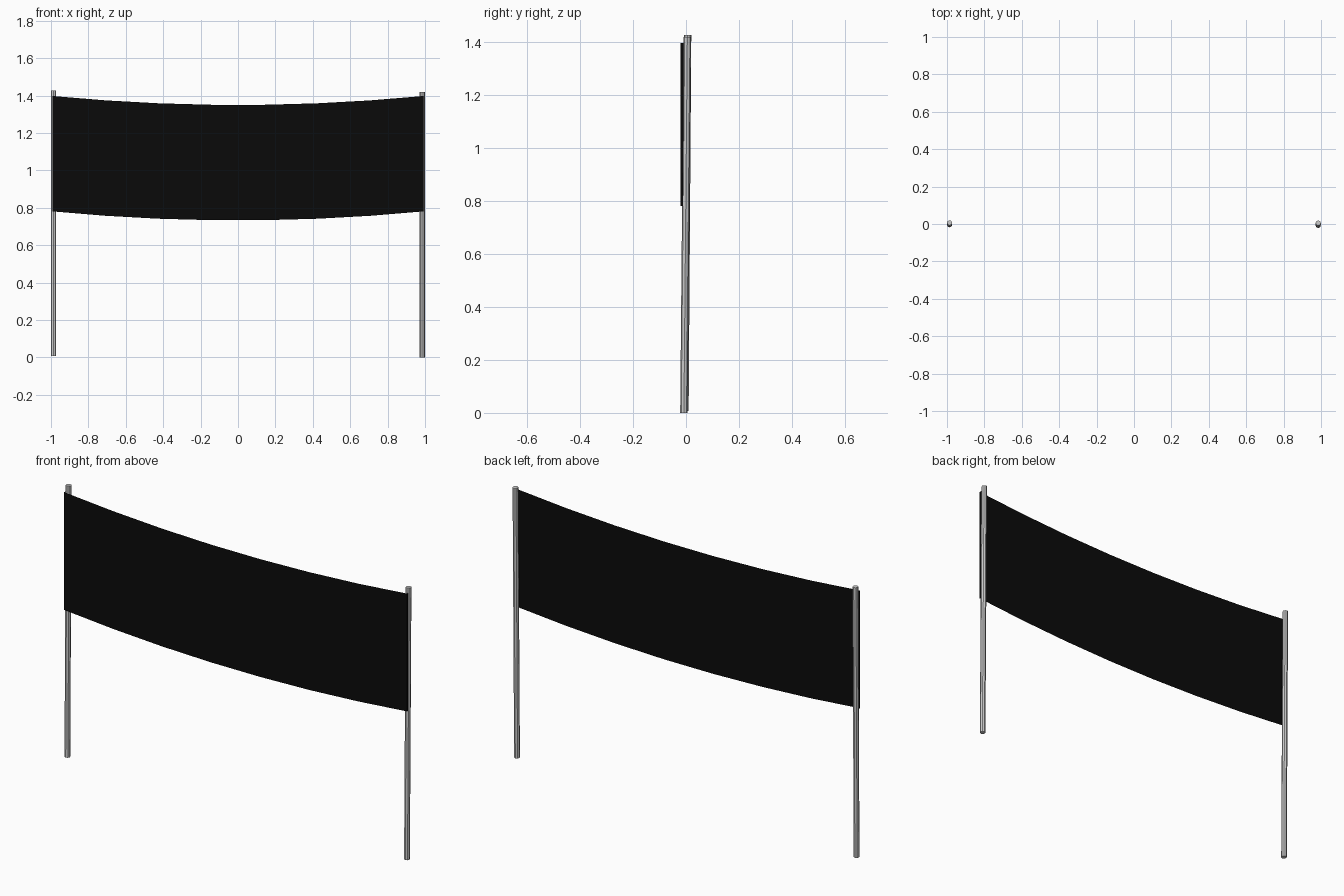
import bpy, bmesh
from mathutils import Vector

if "Cube" in bpy.data.objects:
    bpy.data.objects.remove(bpy.data.objects["Cube"])

black = bpy.data.materials.new("black_cloth")
black.diffuse_color = (0.003, 0.003, 0.003, 1)
black.use_nodes = True
black.node_tree.nodes["Principled BSDF"].inputs["Base Color"].default_value = black.diffuse_color


def pole(name, foot, head, radius=0.014, sides=8):
    """Thin, slightly leaning pole between two points."""
    foot, head = Vector(foot), Vector(head)
    axis = head - foot
    bpy.ops.mesh.primitive_cylinder_add(
        vertices=sides, radius=radius, depth=axis.length,
        location=(foot + head) / 2,
        rotation=axis.to_track_quat('Z', 'Y').to_euler())
    bpy.context.object.name = name


# Two support poles, leaning a little towards the back
pole("left_pole", (-0.986, -0.004, 0.008), (-0.986, 0.006, 1.427))
pole("right_pole", (0.985, -0.008, 0.0), (0.985, 0.005, 1.42))

# Sagging cloth banner: thin sheet in front of the poles, ends turned back
HALF, FRONT, BACK, SEGMENTS = 0.993, -0.021, -0.009, 7
path = [(-HALF, BACK)]
path += [(-HALF + 2 * HALF * i / SEGMENTS, FRONT) for i in range(SEGMENTS + 1)]
path += [(HALF, BACK)]

bm = bmesh.new()
columns = []
for x, y in path:
    sag = 0.048 * (1 - (x / HALF) ** 2)
    columns.append([bm.verts.new((x, y, z - sag)) for z in (0.781, 1.398)])
for a, b in zip(columns, columns[1:]):
    bm.faces.new((a[0], b[0], b[1], a[1]))
mesh = bpy.data.meshes.new("banner")
bm.to_mesh(mesh)
bm.free()
mesh.materials.append(black)
banner = bpy.data.objects.new("banner", mesh)
bpy.context.collection.objects.link(banner)
